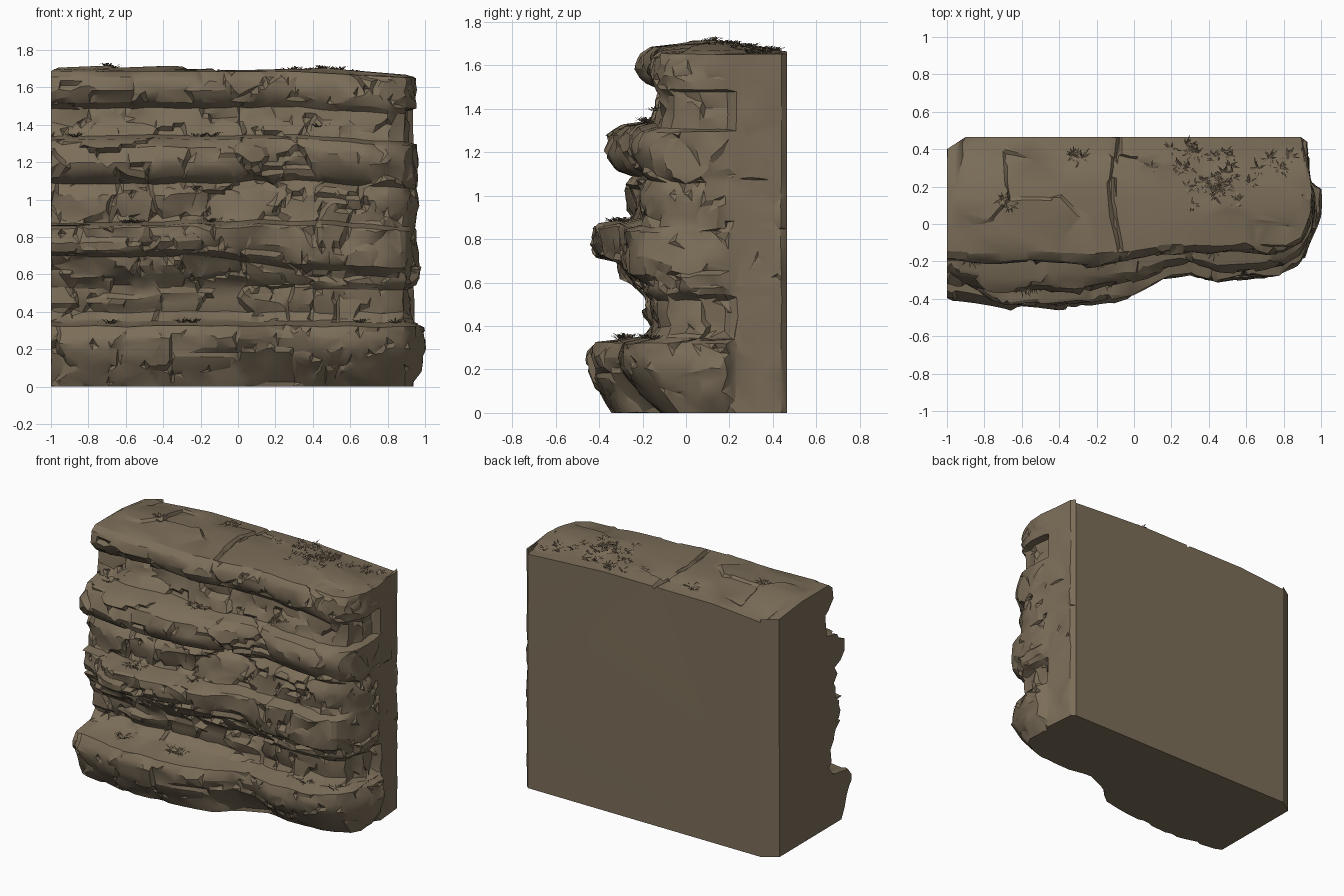
import bpy, bmesh, math, random
from mathutils import Vector, noise
from mathutils.bvhtree import BVHTree

if "Cube" in bpy.data.objects:
    bpy.data.objects.remove(bpy.data.objects["Cube"])

random.seed(4)
BACK = 0.465
stone = bpy.data.materials.new("brown stone")
stone.diffuse_color = (0.20, 0.155, 0.10, 1)
stone.use_nodes = True
stone.node_tree.nodes["Principled BSDF"].inputs["Base Color"].default_value = stone.diffuse_color

# Strata profile (y, z) at the most protruding part of the cliff
PROFILE = [(-.33, 0), (-.38, .08), (-.44, .19), (-.46, .27), (-.42, .325), (-.2, .35), (-.15, .40),
           (-.18, .45), (-.18, .53), (-.26, .60), (-.29, .69), (-.41, .715), (-.44, .77), (-.43, .86),
           (-.25, .885), (-.25, .92), (-.28, 1.04), (-.23, 1.09), (-.32, 1.12), (-.365, 1.19), (-.345, 1.28),
           (-.29, 1.32), (-.15, 1.34), (-.11, 1.42), (-.10, 1.49), (-.17, 1.52), (-.215, 1.58), (-.205, 1.65),
           (-.15, 1.685)]
# How far the face steps back along x
SHIFT = [(-1, .08), (-.7, 0), (-.45, 0), (-.2, .03), (0, .08), (.15, .17), (.3, .2), (.45, .15), (.7, .17), (.85, .22)]


def clamp(v):
    return max(0, min(1, v))


def lookup(table, x):
    for (a, p), (b, q) in zip(table, table[1:]):
        if x <= b:
            return p + (q - p) * max(0, (x - a) / (b - a))
    return table[-1][1]


def resample(pts, n):
    """Evenly spaced points along a polyline."""
    pts = [Vector(p) for p in pts]
    dist = [0]
    for a, b in zip(pts, pts[1:]):
        dist.append(dist[-1] + (b - a).length)
    out, k = [], 0
    for i in range(n):
        d = dist[-1] * i / (n - 1)
        while k < len(pts) - 2 and dist[k + 1] < d:
            k += 1
        out.append(pts[k].lerp(pts[k + 1], (d - dist[k]) / max(1e-9, dist[k + 1] - dist[k])))
    return out


def front_y(x, y, z):
    y += lookup(SHIFT, x) * clamp((-y - .1) / .36)
    y += .12 * clamp(x / .3) * clamp(1 - z / .2)  # undercut foot on the right
    if .7 < z < .87:  # the thin overhang dies out at the left end
        y += .09 * clamp((-.75 - x) / .2)
    return y


def facets(u, v, su, sv, seed, step, tilt, groove):
    """Tilted flat plates, one per random cell, with a few grooves between them."""
    d, p = noise.voronoi(Vector((u * su, v * sv, seed)))
    r = noise.cell_vector(p[0] * 37.7)
    h = step * (r.x - .5) + tilt * ((r.y - .5) * (u * su - p[0].x) + (r.z - .5) * (v * sv - p[0].y))
    return h + (groove if d[1] - d[0] < .05 and r.y > .6 else 0)


def chips(s, z):
    """Broken rock face: large plates, smaller plates and a slow swell."""
    return (facets(s, z, 3.6, 6.5, 1, .022, .085, .022) + facets(s, z, 7, 11, 4, .006, .035, 0)
            + .03 * noise.noise(Vector((s * 2.5, z * 4, 3))))


# Cliff body: plan outlines stacked up the strata profile, then drawn back over the top
rows = resample(PROFILE, 100)
NL, NF, NR = 9, 140, 38
bm = bmesh.new()
grid = []
for y0, z in rows:
    fade = math.sin(math.pi * min(1, z / 1.72))
    line = [Vector((-.9, BACK))]
    yl = front_y(-1, y0, z)
    line += [Vector((-1, .4 + (yl + chips(-1, z) * fade - .4) * i / NL)) for i in range(NL)]
    for i in range(NF):
        x = -1 + 1.8 * i / (NF - 1)
        line.append(Vector((x, front_y(x, y0, z) + chips(x, z) * (.5 + .5 * fade))))
    yr = front_y(.8, y0, z)
    pull = .05 * clamp((y0 + .24) / .06) if z < 1.51 else 0  # clefts run round the right end
    xr = .957 + .27 * max(0, -y0 - .3) * (1 if z < .4 else .2) - .04 * max(0, 1 - z / .08) - pull
    end = [(.8, yr), (.89, yr + .05), (.935 - pull, yr + .13), (xr, max(.06, yr + .17)), (xr - .01, .19),
           (.94, .23), (.93, .33), (.92, .44), (.892, BACK)]
    arc = resample(end, NR)
    for i, p in enumerate(arc[1:-1], 1):
        c = chips(.8 + i * .025, z) * (.5 + .5 * fade) * (.8 if p.y < .2 else .2)
        f = min(1, 3 * i / NR)
        line.append(p + Vector((-c * f, c * (1 - f))))
    line.append(arc[-1])
    ring = []
    for p in line:
        wave = fade * (.02 * noise.noise(Vector((p.x * 1.8, z * 2.5, 5))) + .012 * noise.noise(Vector((p.x * 6, z * 3, 9))))
        # the overhang sinks towards the right
        wave -= .07 * clamp((p.x + .1) / .4) * max(0, 1 - abs(z - .68) / .16)
        drop = .035 * max(0, (p.x - .3) / .65) * z / 1.7
        ring.append(bm.verts.new((p.x, p.y, z + wave - drop)))
    grid.append(ring)

NT = 40
rim = [v.co.copy() for v in grid[-1]]
for k in range(1, NT + 1):
    t = k / NT
    ring = []
    for c in rim:
        x = c.x + (max(-.9, min(.892, c.x)) - c.x) * t
        y = c.y + (BACK - c.y) * t
        edge = min(1, 4 * t, 6 * (1 - t))
        hump = .035 * math.sin(math.pi * t) - .022 * t
        hump += edge * facets(x, y, 3, 3.6, 6, .018, .03, 0) - .01 * edge
        if abs(x + .1 + .025 * math.sin(9 * y)) < .011:  # crack across the top
            hump -= .018
        ring.append(bm.verts.new((x, y, c.z + hump * min(1, (BACK - c.y) / .15))))
    grid.append(ring)
# the top slopes down to the back left corner
for v in {v for r in grid for v in r}:
    if v.co.z > 1.5:
        v.co.z -= .035 * clamp((v.co.y - .15) / .3) * clamp((-.55 - v.co.x) / .4)

for a, b in zip(grid, grid[1:]):
    for i in range(len(a) - 1):
        bm.faces.new((a[i], a[i + 1], b[i + 1], b[i]))
bm.faces.new(list(reversed(grid[0])))
bmesh.ops.remove_doubles(bm, verts=bm.verts, dist=.0004)
bmesh.ops.holes_fill(bm, edges=[e for e in bm.edges if e.is_boundary], sides=0)
bmesh.ops.triangulate(bm, faces=[f for f in bm.faces if len(f.verts) > 4])
bmesh.ops.recalc_face_normals(bm, faces=bm.faces)
surface = BVHTree.FromBMesh(bm)


def finish(bm, name):
    me = bpy.data.meshes.new(name)
    bm.to_mesh(me)
    bm.free()
    me.materials.append(stone)
    ob = bpy.data.objects.new(name, me)
    bpy.context.collection.objects.link(ob)
    return ob


cliff = finish(bm, "cliff")
dec = cliff.modifiers.new("facets", 'DECIMATE')
dec.ratio = .11
bpy.context.view_layer.objects.active = cliff
cliff.select_set(True)
bpy.ops.object.modifier_apply(modifier=dec.name)
bpy.ops.object.shade_smooth_by_angle(angle=math.radians(28))

# Grass tufts on the top and the ledges
bm = bmesh.new()


def tuft(x, y, z, blades, size):
    hit = surface.ray_cast(Vector((x, y, z + .06)), Vector((0, 0, -1)))[0]
    if hit is None:
        return
    for _ in range(blades):
        a = random.uniform(0, math.tau)
        out = Vector((math.cos(a), math.sin(a), 0))
        side = Vector((-out.y, out.x, 0)) * .004
        r = size * random.uniform(.5, 1)
        base = hit + out * random.uniform(0, size * .4)
        mid = base + out * r * .5 + Vector((0, 0, r * random.uniform(.2, .4)))
        tip = base + out * r + Vector((0, 0, r * random.uniform(.1, .5)))
        v = [bm.verts.new(p) for p in (base - side, base + side, mid + side, mid - side, tip)]
        bm.faces.new(v[:4])
        bm.faces.new((v[3], v[2], v[4]))


for _ in range(36):
    tuft(random.gauss(.36, .13), random.uniform(.1, .42), 1.7, 8, .045)
for x, y in [(.66, .3), (.72, .35), (.78, .3), (.83, .36), (-.32, .36), (-.28, .35), (-.7, .13), (-.66, .1)]:
    tuft(x, y, 1.7, 14, .05)
for z, y0, xs in [(1.34, -.23, (-.87, -.2, -.14, .43)), (.88, -.36, (-.6, -.54, -.15)), (.345, -.33, (-.68, -.3, -.24, .65, .84))]:
    for x in xs:
        tuft(x, front_y(x, y0, z) + .04, z, 24, .065)
finish(bm, "grass_tufts")
